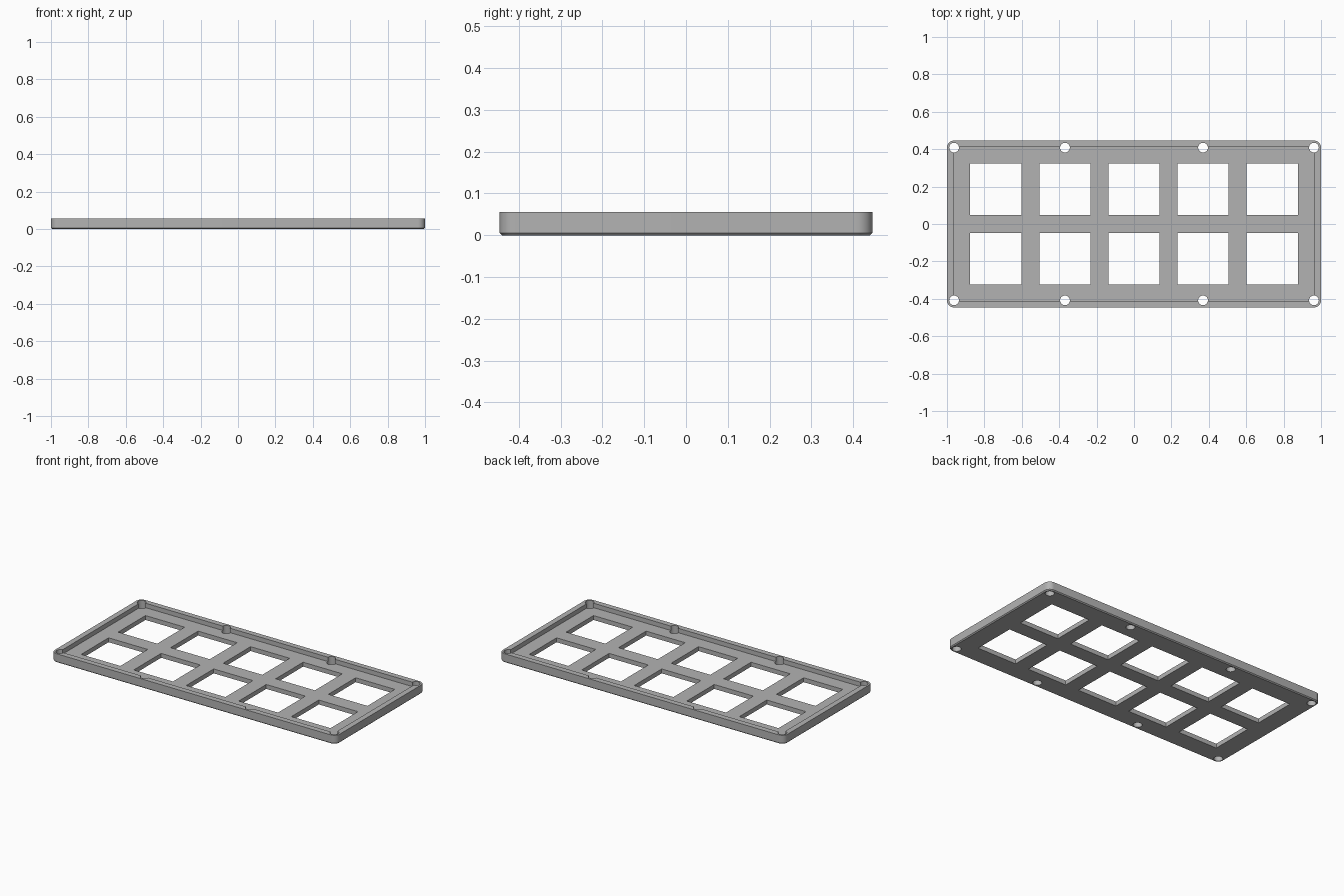
import bpy, bmesh, math
from mathutils import Matrix

if "Cube" in bpy.data.objects:
    bpy.data.objects.remove(bpy.data.objects["Cube"])

HX, HY, H = 1.0, 0.446, 0.056      # half length, half depth, height
R, WALL, FLOOR = 0.038, 0.035, 0.028
CHAMFER = 0.006

gray = bpy.data.materials.new("light gray")
gray.diffuse_color = (0.45, 0.45, 0.45, 1)
gray.use_nodes = True
gray.node_tree.nodes["Principled BSDF"].inputs["Base Color"].default_value = gray.diffuse_color


def make_object(name, bm):
    bmesh.ops.recalc_face_normals(bm, faces=bm.faces)
    mesh = bpy.data.meshes.new(name)
    bm.to_mesh(mesh)
    bm.free()
    mesh.materials.append(gray)
    obj = bpy.data.objects.new(name, mesh)
    bpy.context.collection.objects.link(obj)
    return obj


def add_box(bm, x, y, hx, hy, z0, z1):
    m = Matrix.Translation((x, y, (z0 + z1) / 2)) @ Matrix.Diagonal((2 * hx, 2 * hy, z1 - z0, 1))
    bmesh.ops.create_cube(bm, size=1, matrix=m)


def rounded_ring(bm, inset, z, steps=10):
    ring = []
    r = R - inset
    for k, (sx, sy) in enumerate([(1, 1), (-1, 1), (-1, -1), (1, -1)]):
        for i in range(steps + 1):
            a = math.pi / 2 * (k + i / steps)
            ring.append(bm.verts.new((sx * (HX - R) + r * math.cos(a),
                                      sy * (HY - R) + r * math.sin(a), z)))
    return ring


# Tray: rounded slab with a small chamfer round the underside
bm = bmesh.new()
rings = [rounded_ring(bm, CHAMFER, 0), rounded_ring(bm, 0, CHAMFER), rounded_ring(bm, 0, H)]
for lo, hi in zip(rings, rings[1:]):
    for i in range(len(lo)):
        j = (i + 1) % len(lo)
        bm.faces.new((lo[i], lo[j], hi[j], hi[i]))
bm.faces.new(rings[0][::-1])
bm.faces.new(rings[-1])
tray = make_object("tray", bm)

# Pocket inside the rim
bm = bmesh.new()
add_box(bm, 0, 0, HX - WALL, HY - WALL, FLOOR, 0.2)
pocket = make_object("pocket_cutter", bm)

# Two rows of five square windows
bm = bmesh.new()
for ix in range(-2, 3):
    for sy in (-1, 1):
        add_box(bm, ix * 0.369, sy * 0.185, 0.1375, 0.1375, -0.1, 0.2)
windows = make_object("window_cutter", bm)

# Screw holes along the long edges, biting into the rim
bm = bmesh.new()
for x in (-0.962, -0.369, 0.369, 0.962):
    for y in (-0.408, 0.408):
        bmesh.ops.create_cone(bm, cap_ends=True, segments=32, radius1=0.026, radius2=0.026,
                              depth=0.4, matrix=Matrix.Translation((x, y, 0)))
holes = make_object("screw_hole_cutter", bm)

# Cut everything out of the tray
bpy.context.view_layer.objects.active = tray
for cutter in (pocket, windows, holes):
    mod = tray.modifiers.new(cutter.name, 'BOOLEAN')
    mod.operation = 'DIFFERENCE'
    mod.solver = 'EXACT'
    mod.object = cutter
    bpy.ops.object.modifier_apply(modifier=mod.name)
    bpy.data.objects.remove(cutter)

bpy.ops.object.select_all(action='DESELECT')
tray.select_set(True)
bpy.ops.object.shade_smooth_by_angle(angle=math.radians(30))
